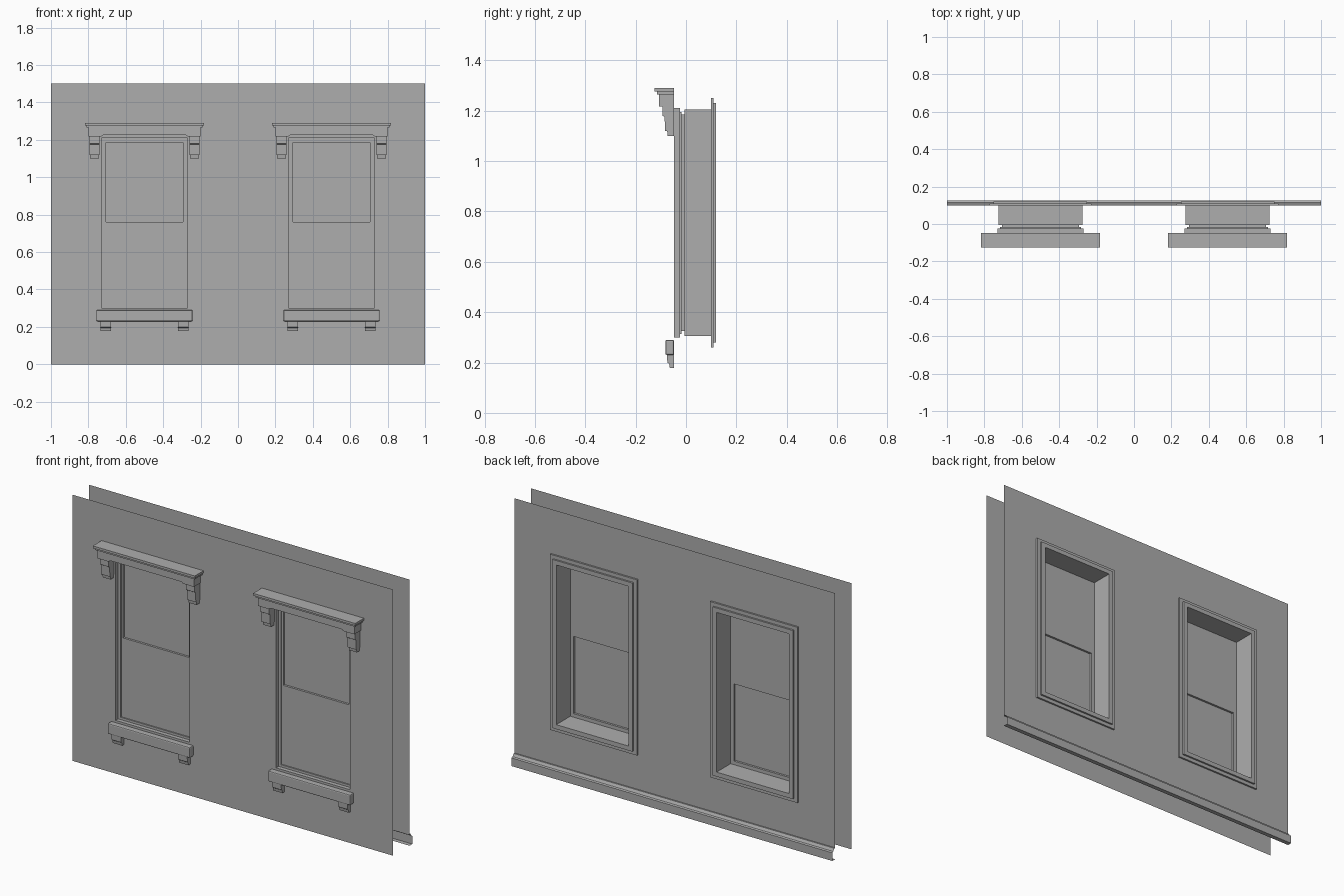
import bpy, bmesh, math

cube = bpy.data.objects.get("Cube")
if cube:
    bpy.data.objects.remove(cube, do_unlink=True)

plaster = bpy.data.materials.new("plaster_grey")
plaster.use_nodes = True
GREY = (0.42, 0.42, 0.42, 1)
plaster.diffuse_color = GREY
plaster.node_tree.nodes["Principled BSDF"].inputs["Base Color"].default_value = GREY

FRONT, BACK = -0.047, 0.10      # planes of the two wall skins
CENTRES = (-0.5, 0.5)           # window centres
MEET = 0.76                     # height where the two sashes meet


def finish(name, bm, x=0):
    mesh = bpy.data.meshes.new(name)
    bm.to_mesh(mesh)
    bm.free()
    mesh.materials.append(plaster)
    obj = bpy.data.objects.new(name, mesh)
    obj.location.x = x
    bpy.context.collection.objects.link(obj)
    return obj


def quad(bm, points):
    bm.faces.new([bm.verts.new(p) for p in points])


def extrude_outline(name, outline, to_point, a, b, x=0):
    """Solid with a closed 2D outline, run from depth a to depth b."""
    bm = bmesh.new()
    first = [bm.verts.new(to_point(p, a)) for p in outline]
    last = [bm.verts.new(to_point(p, b)) for p in outline]
    bm.faces.new(first)
    bm.faces.new(last[::-1])
    for i in range(len(outline)):
        j = (i + 1) % len(outline)
        bm.faces.new((first[j], first[i], last[i], last[j]))
    bmesh.ops.recalc_face_normals(bm, faces=bm.faces)
    return finish(name, bm, x)


def side_profile(name, outline, x0, x1, x):
    return extrude_outline(name, outline, lambda p, d: (d, p[0], p[1]), x0, x1, x)


def box(name, half, y0, y1, z0, z1, x, bevel=0):
    obj = side_profile(name, [(y0, z0), (y1, z0), (y1, z1), (y0, z1)], -half, half, x)
    if bevel:
        mod = obj.modifiers.new("soft_edges", "BEVEL")
        mod.width, mod.segments = bevel, 2
    return obj


def rect_loft(name, rings, x, closed=False):
    """Skin through rectangular rings given as (y, half width, bottom, top)."""
    bm = bmesh.new()
    loops = [[bm.verts.new(p) for p in ((-h, y, b), (h, y, b), (h, y, t), (-h, y, t))]
             for y, h, b, t in rings]
    pairs = list(zip(loops, loops[1:]))
    if closed:
        pairs.append((loops[-1], loops[0]))
    for p, q in pairs:
        for i in range(4):
            j = (i + 1) % 4
            bm.faces.new((p[i], p[j], q[j], q[i]))
    return finish(name, bm, x)


def wall(name, y, half, bottom, top, base, facing):
    """Thin wall skin with the two window openings left out."""
    bm = bmesh.new()
    xs = [-1] + [c + s * half for c in CENTRES for s in (-1, 1)] + [1]
    zs = [base, bottom, top, 1.5]
    grid = [[bm.verts.new((x, y, z)) for x in xs] for z in zs]
    for r in range(3):
        for c in range(5):
            if r == 1 and c in (1, 3):
                continue
            face = [grid[r][c], grid[r][c + 1], grid[r + 1][c + 1], grid[r + 1][c]]
            bm.faces.new(face if facing < 0 else face[::-1])
    finish(name, bm)


# Wall skins and the skirting board
wall("outer_wall", FRONT, 0.23, 0.30, 1.21, 0, -1)
wall("inner_wall", BACK, 0.225, 0.305, 1.205, 0.06, 1)

bm = bmesh.new()
board = [(BACK, 0.065), (0.108, 0.065), (0.116, 0.05), (0.125, 0.046), (0.125, 0), (BACK, 0)]
for (y0, z0), (y1, z1) in zip(board, board[1:]):
    quad(bm, [(-1, y0, z0), (-1, y1, z1), (1, y1, z1), (1, y0, z0)])
finish("skirting_board", bm)

# Side profiles for the brackets
hood_upper = [(FRONT, 1.22), (-0.093, 1.22), (-0.093, 1.18), (-0.085, 1.175),
              (-0.083, 1.12), (FRONT, 1.12)]
hood_lower = [(FRONT, 1.12), (-0.075, 1.12), (-0.073, 1.10), (FRONT, 1.10)]
sill_bracket = [(FRONT, 0.235), (-0.076, 0.235), (-0.074, 0.20), (-0.067, 0.195),
                (-0.064, 0.178), (FRONT, 0.178)]

# Hood fascia outline with a shallow, round-cornered notch over the opening
notch, radius = 0.231, 0.012
arc = [(notch - radius + radius * math.cos(a), 1.213 + radius * math.sin(a))
       for a in (math.radians(d) for d in range(20, 91, 14))]
right_half = [(0.30, 1.265), (0.30, 1.217), (notch, 1.217)] + arc
fascia = right_half + [(-x, z) for x, z in reversed(right_half)]

for cx, side in zip(CENTRES, ("right", "left")):
    # Stepped frame running through the wall
    rect_loft(side + "_window_frame", [
        (FRONT, 0.23, 0.30, 1.21), (-0.024, 0.23, 0.30, 1.21),
        (-0.024, 0.216, 0.313, 1.195), (-0.017, 0.216, 0.313, 1.195),
        (-0.017, 0.205, 0.325, 1.185), (-0.005, 0.205, 0.325, 1.185),
        (-0.005, 0.225, 0.305, 1.205), (BACK, 0.225, 0.305, 1.205)], cx)

    # Lower and upper panes joined by a ledge
    bm = bmesh.new()
    steps = [(-0.017, 0.325), (-0.017, MEET), (-0.005, MEET), (-0.005, 1.185)]
    for (y0, z0), (y1, z1) in zip(steps, steps[1:]):
        quad(bm, [(-0.205, y0, z0), (0.205, y0, z0), (0.205, y1, z1), (-0.205, y1, z1)])
    finish(side + "_window_panes", bm, cx)

    # Inner casing with two steps
    rect_loft(side + "_inner_casing", [
        (BACK, 0.272, 0.26, 1.25), (0.11, 0.272, 0.26, 1.25),
        (0.11, 0.25, 0.28, 1.23), (0.12, 0.25, 0.28, 1.23),
        (0.12, 0.225, 0.305, 1.205), (BACK, 0.225, 0.305, 1.205)], cx)

    # Hood
    box(side + "_hood_cap", 0.318, -0.125, FRONT, 1.277, 1.29, cx)
    box(side + "_hood_moulding", 0.31, -0.115, FRONT, 1.265, 1.277, cx)
    extrude_outline(side + "_hood_fascia", fascia,
                    lambda p, d: (p[0], d, p[1]), -0.107, FRONT, cx)

    # Sill
    box(side + "_sill", 0.257, -0.082, FRONT, 0.23, 0.29, cx, 0.006)

    # Brackets under the hood and the sill
    for s in (-1, 1):
        hx, sx = cx + s * 0.268, cx + s * 0.207
        side_profile(side + "_hood_bracket", hood_upper, -0.027, 0.027, hx)
        side_profile(side + "_hood_bracket_foot", hood_lower, -0.024, 0.024, hx)
        side_profile(side + "_sill_bracket", sill_bracket, -0.029, 0.029, sx)
